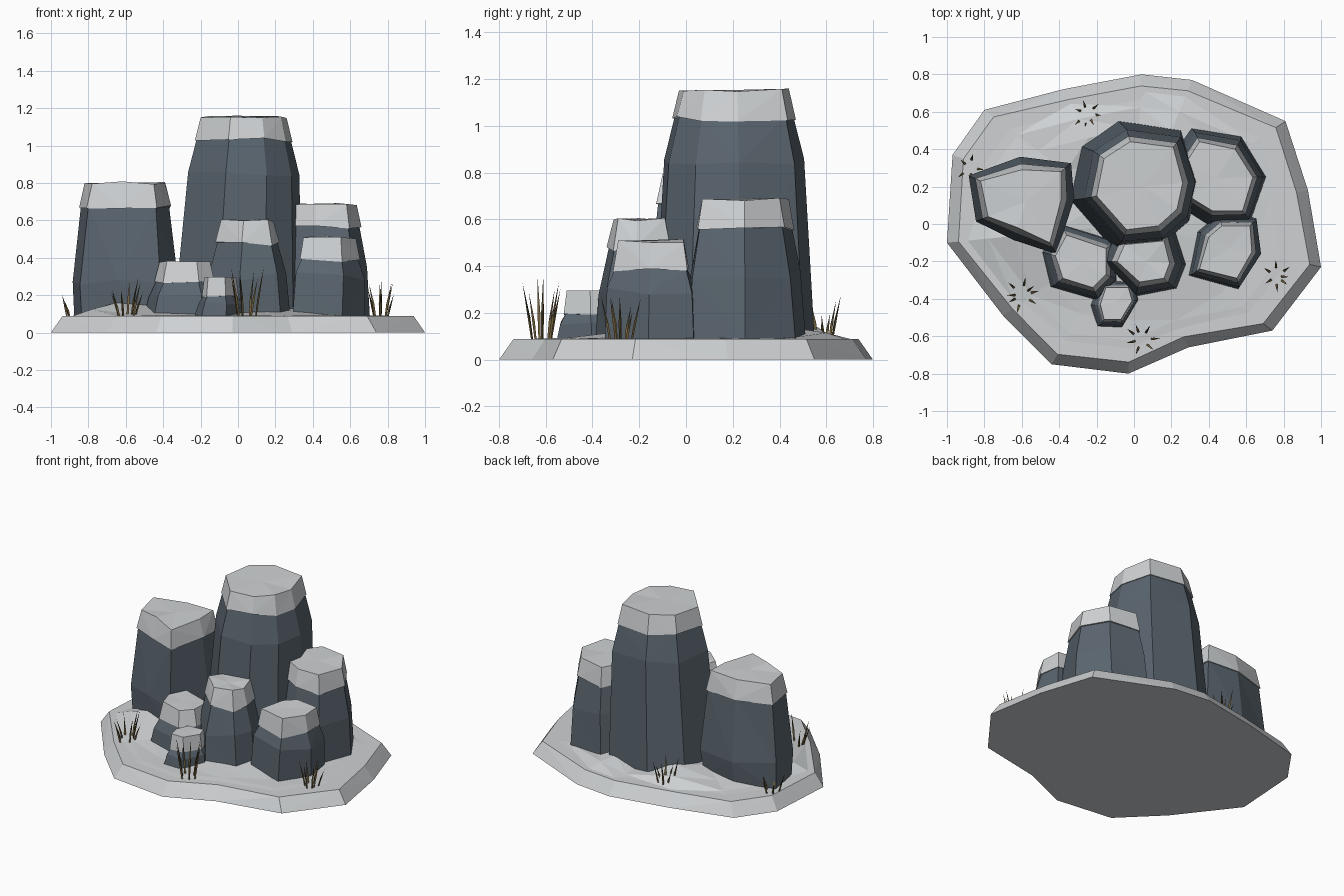
import bpy, bmesh, math, random
from mathutils import Vector

if "Cube" in bpy.data.objects:
    bpy.data.objects.remove(bpy.data.objects["Cube"])
random.seed(4)


def material(name, rgb):
    m = bpy.data.materials.new(name)
    m.diffuse_color = (*rgb, 1)
    m.use_nodes = True
    m.node_tree.nodes["Principled BSDF"].inputs["Base Color"].default_value = m.diffuse_color
    return m


SNOW = material("pale_snow", (0.62, 0.64, 0.655))
ROCK = material("slate_rock", (0.102, 0.13, 0.157))
GRASS = material("dry_grass", (0.17, 0.12, 0.045))
DARK = material("dark_grass", (0.07, 0.055, 0.028))


def finish(name, bm, mats):
    bmesh.ops.recalc_face_normals(bm, faces=bm.faces)
    me = bpy.data.meshes.new(name)
    bm.to_mesh(me)
    bm.free()
    for m in mats:
        me.materials.append(m)
    bpy.context.collection.objects.link(bpy.data.objects.new(name, me))


def loft(name, rings, mat):
    """Skin a stack of equal-length rings into one closed faceted object."""
    bm = bmesh.new()
    rows = [[bm.verts.new(p) for p in r] for r in rings]
    n = len(rows[0])
    for a, b in zip(rows, rows[1:]):
        for i in range(n):
            j = (i + 1) % n
            bm.faces.new((a[i], a[j], b[j], b[i]))
    bm.faces.new(rows[0][::-1])
    c = bm.verts.new(sum((v.co for v in rows[-1]), Vector()) / n)
    for i in range(n):
        bm.faces.new((rows[-1][i], rows[-1][(i + 1) % n], c))
    bmesh.ops.triangulate(bm, faces=[f for f in bm.faces if len(f.verts) == 4])
    finish(name, bm, [mat])


def centre(poly):
    return (sum(p[0] for p in poly) / len(poly), sum(p[1] for p in poly) / len(poly))


def ring(poly, grow, z, c, jitter=0.0, dx=0.0):
    """Push an outline out from its centre by a distance and lift it to z."""
    out = []
    for x, y in poly:
        d = Vector((x - c[0], y - c[1]))
        d += d.normalized() * grow
        out.append((c[0] + d.x + dx, c[1] + d.y, z + random.uniform(-jitter, jitter)))
    return out


# Snowy base plate with bevelled rim
base = [(-0.80, 0.61), (-0.97, 0.37), (-1.0, -0.10), (-0.70, -0.49), (-0.44, -0.75),
        (-0.03, -0.80), (0.29, -0.66), (0.74, -0.57), (1.0, -0.23), (0.93, 0.18),
        (0.81, 0.55), (0.31, 0.77), (0.04, 0.80), (-0.38, 0.72)]
loft("snow_base", [ring(base, 0, 0, (0, 0)), ring(base, -0.062, 0.088, (0, 0))], SNOW)


# Snow drift banked up between the rocks: (x, y, height, width)
BUMPS = [(-0.58, -0.02, 0.09, 0.28), (-0.3, 0.45, 0.09, 0.17),
         (0.3, 0.5, 0.06, 0.14), (0.1, 0.0, 0.07, 0.5)]


def drift_height(x, y):
    return 0.07 + sum(h * math.exp(-((x - a) ** 2 + (y - b) ** 2) / (s * s))
                      for a, b, h, s in BUMPS)


drift = [[(x * s, y * s, 0.084 if s == 0.9 else max(0.091, drift_height(x * s, y * s)))
          for x, y in base] for s in (0.9, 0.78, 0.64, 0.46, 0.22)]
loft("snow_drift", drift, SNOW)


# Rock with a flared foot, a shoulder and an overhanging snow cap
def rock(name, top, mid, g_mid, g_foot, dx, poly):
    c = centre(poly)
    cap = top - min(0.125, 0.075 + 0.1 * top)
    g_cap = 0.46 * g_mid
    j = 0.012 if top > 0.4 else 0.006
    loft(name, [ring(poly, g_foot, 0.085, c, 0, dx),
                ring(poly, g_mid, mid, c, 2 * j),
                ring(poly, g_cap - 0.012, cap + 0.012, c),
                ring(poly, g_cap - 0.025, cap + 0.03, c)], ROCK)
    loft(name + "_snow_cap", [ring(poly, g_cap, cap, c, j),
                              ring(poly, 0.0, top, c, j * 0.7)], SNOW)


rock("tall_rock", 1.155, 0.84, 0.068, 0.115, -0.03,
     [(-0.02, 0.44), (-0.16, 0.35), (-0.20, 0.15), (-0.04, -0.03),
      (0.13, -0.01), (0.23, 0.08), (0.26, 0.22), (0.21, 0.41)])
rock("left_rock", 0.80, 0.26, 0.07, 0.05, -0.01,
     [(-0.82, 0.23), (-0.78, 0.04), (-0.62, -0.02), (-0.45, -0.10),
      (-0.39, 0.13), (-0.39, 0.28), (-0.60, 0.29)])
rock("right_rear_rock", 0.685, 0.36, 0.055, 0.08, -0.01,
     [(0.35, 0.44), (0.28, 0.33), (0.29, 0.15), (0.42, 0.07),
      (0.58, 0.07), (0.635, 0.25), (0.54, 0.40)])
rock("right_front_rock", 0.51, 0.30, 0.05, 0.06, -0.01,
     [(0.47, -0.01), (0.40, -0.07), (0.35, -0.24), (0.55, -0.29),
      (0.63, -0.15), (0.62, -0.01)])
rock("centre_front_rock", 0.60, 0.30, 0.068, 0.08, 0.01,
     [(-0.05, -0.11), (-0.09, -0.20), (0.03, -0.31), (0.16, -0.29),
      (0.19, -0.21), (0.16, -0.09)])
rock("left_front_rock", 0.38, 0.20, 0.06, 0.075, -0.01,
     [(-0.36, -0.06), (-0.42, -0.17), (-0.38, -0.29), (-0.22, -0.34),
      (-0.15, -0.27), (-0.15, -0.13)])
rock("small_rock", 0.295, 0.16, 0.03, 0.045, -0.01,
     [(-0.15, -0.34), (-0.18, -0.43), (-0.16, -0.51), (-0.07, -0.51),
      (-0.01, -0.41), (-0.03, -0.34)])


# Grass clumps: thin three-sided blades leaning outward
def grass(name, x, y, height, count, spread):
    bm = bmesh.new()
    for i in range(count):
        a = 2 * math.pi * i / count + random.uniform(-0.3, 0.3)
        d = Vector((math.cos(a), math.sin(a), 0))
        side = Vector((-d.y, d.x, 0))
        foot = Vector((x, y, 0.08)) + d * spread * random.uniform(0.3, 0.55)
        h = height * random.uniform(0.55, 1.0)
        lo, hi = [], []
        for row, t, w, lean in ((lo, 0, 0.005, 0), (hi, 0.4, 0.0065, 0.15)):
            p = foot + d * spread * lean + Vector((0, 0, h * t))
            row += [bm.verts.new(p + o * w) for o in (d, side - d * 0.5, -side - d * 0.5)]
        tip = bm.verts.new(foot + d * spread * 0.45 + Vector((0, 0, h)))
        for k in range(3):
            m = (k + 1) % 3
            bm.faces.new((lo[k], lo[m], hi[m], hi[k]))
            bm.faces.new((hi[k], hi[m], tip)).material_index = i % 2
    finish(name, bm, [GRASS, DARK])


grass("grass_left_rear", -0.88, 0.30, 0.13, 5, 0.08)
grass("grass_rear", -0.25, 0.59, 0.20, 7, 0.09)
grass("grass_left_front", -0.60, -0.38, 0.22, 8, 0.10)
grass("grass_front", 0.04, -0.62, 0.29, 7, 0.10)
grass("grass_right_front", 0.76, -0.28, 0.20, 7, 0.09)
